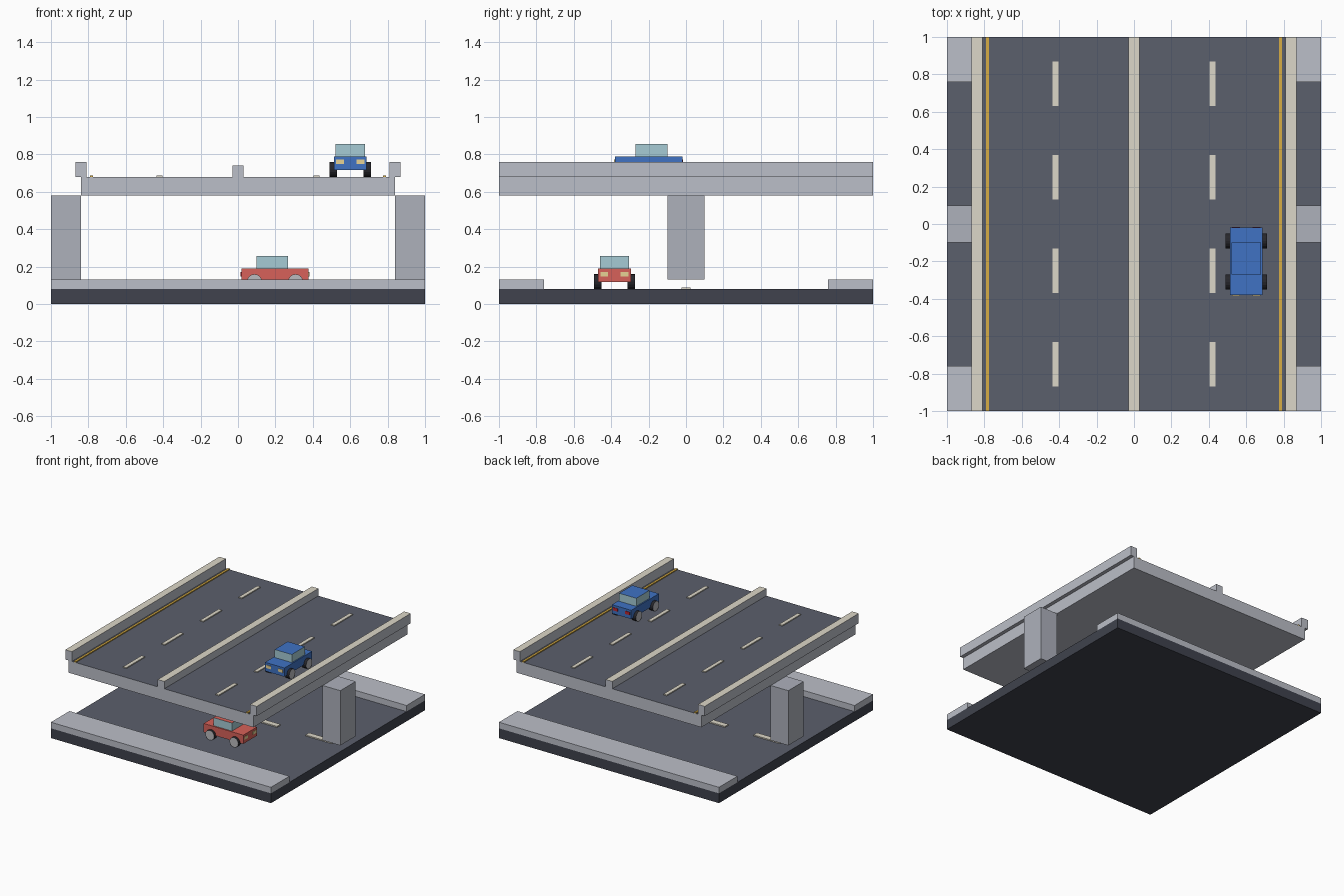
import bpy, bmesh, math
from mathutils import Matrix, Vector

if "Cube" in bpy.data.objects:
    bpy.data.objects.remove(bpy.data.objects["Cube"])


def material(name, r, g, b):
    m = bpy.data.materials.new(name)
    m.diffuse_color = (r, g, b, 1)
    m.use_nodes = True
    m.node_tree.nodes["Principled BSDF"].inputs["Base Color"].default_value = m.diffuse_color
    return m


ASPHALT = material("asphalt", 0.105, 0.115, 0.15)
BASE = material("dark_base", 0.05, 0.055, 0.075)
CONCRETE = material("concrete", 0.50, 0.52, 0.58)
PILLAR = material("pillar_grey", 0.42, 0.44, 0.50)
CREAM = material("cream", 0.72, 0.68, 0.58)
YELLOW = material("yellow", 0.68, 0.42, 0.06)
RED = material("red_paint", 0.68, 0.12, 0.10)
BLUE = material("blue_paint", 0.05, 0.17, 0.55)
GLASS = material("glass", 0.38, 0.60, 0.66)
TYRE = material("tyre", 0.02, 0.02, 0.025)
HUB = material("hub", 0.5, 0.5, 0.52)
LAMP = material("headlight", 0.80, 0.65, 0.30)
TAIL = material("taillight", 0.5, 0.02, 0.03)


def finish(name, bm, mats, matrix=Matrix()):
    bm.transform(matrix)
    bmesh.ops.recalc_face_normals(bm, faces=bm.faces)
    me = bpy.data.meshes.new(name)
    bm.to_mesh(me)
    bm.free()
    for m in mats:
        me.materials.append(m)
    ob = bpy.data.objects.new(name, me)
    bpy.context.collection.objects.link(ob)
    return ob


def box(name, x, y, z, mat, top=None, matrix=Matrix()):
    """Box from (min, max) ranges, with an optional other material on top."""
    bm = bmesh.new()
    bmesh.ops.create_cube(bm, size=1)
    for v in bm.verts:
        v.co = Vector([(r[0] + r[1]) / 2 + c * (r[1] - r[0]) for r, c in zip((x, y, z), v.co)])
    bm.normal_update()
    if top:
        for f in bm.faces:
            f.material_index = int(f.normal.z > 0.5)
    return finish(name, bm, [mat, top] if top else [mat], matrix)


# Lower road with a pavement along each side
box("ground_road", (-1, 1), (-1, 1), (0, 0.08), BASE, ASPHALT)
box("front_pavement", (-1, 1), (-1, -0.76), (0.08, 0.13), CONCRETE)
box("back_pavement", (-1, 1), (0.76, 1), (0.08, 0.13), CONCRETE)

# Bridge pillars
box("left_pillar", (-1, -0.84), (-0.1, 0.1), (0.13, 0.58), PILLAR)
box("right_pillar", (0.84, 1), (-0.1, 0.1), (0.13, 0.58), PILLAR)

# Bridge deck: one profile with parapets and central barrier
half = [(0.84, 0.58), (0.84, 0.68), (0.87, 0.68), (0.87, 0.76),
        (0.81, 0.76), (0.81, 0.68), (0.03, 0.68), (0.03, 0.74)]
profile = half + [(-x, z) for x, z in reversed(half)]
bm = bmesh.new()
face = bm.faces.new([bm.verts.new((x, -1, z)) for x, z in profile])
ext = bmesh.ops.extrude_face_region(bm, geom=[face], use_keep_orig=True)
bmesh.ops.translate(bm, vec=(0, 2, 0), verts=[g for g in ext["geom"] if isinstance(g, bmesh.types.BMVert)])
bmesh.ops.recalc_face_normals(bm, faces=bm.faces)
bm.normal_update()
for f in bm.faces:
    if f.normal.z > 0.5:
        f.material_index = 2 if f.calc_center_median().z > 0.7 else 1
finish("bridge_deck", bm, [CONCRETE, ASPHALT, CREAM])

# Lane markings
for s, side in ((-1, "left"), (1, "right")):
    cx = 0.783 * s
    box(side + "_edge_line", (cx - 0.009, cx + 0.009), (-1, 1), (0.68, 0.688), YELLOW)
    for i in range(4):
        c = -0.75 + 0.5 * i
        cx = 0.42 * s
        box(side + "_lane_dash", (cx - 0.015, cx + 0.015), (c - 0.12, c + 0.12), (0.68, 0.688), CREAM)
for i in range(4):
    c = -0.75 + 0.5 * i
    box("lower_lane_dash", (c - 0.12, c + 0.12), (-0.023, 0.023), (0.08, 0.089), CREAM)


def wheel(name, x, y, matrix):
    bm = bmesh.new()
    bmesh.ops.create_cone(bm, cap_ends=True, segments=16, radius1=0.04, radius2=0.04, depth=0.04)
    for f in bm.faces:
        f.material_index = int(len(f.verts) > 4)
    place = Matrix.Translation((x, y, 0.04)) @ Matrix.Rotation(math.pi / 2, 4, 'Y')
    finish(name, bm, [TYRE, HUB], matrix @ place)


def car(name, paint, location, angle):
    """Car built facing -y, then turned and placed on its road."""
    m = Matrix.Translation(location) @ Matrix.Rotation(angle, 4, 'Z')
    box(name + "_body", (-0.088, 0.088), (-0.18, 0.18), (0.038, 0.11), paint, matrix=m)
    box(name + "_cabin", (-0.078, 0.078), (-0.07, 0.10), (0.11, 0.176), GLASS, paint, m)
    for s in (-1, 1):
        lx = (0.054 * s - 0.021, 0.054 * s + 0.021)
        box(name + "_headlight", lx, (-0.184, -0.178), (0.068, 0.092), LAMP, matrix=m)
        box(name + "_taillight", lx, (0.178, 0.184), (0.068, 0.092), TAIL, matrix=m)
        for y in (-0.11, 0.11):
            wheel(name + "_wheel", 0.09 * s, y, m)


# Cars: one on the bridge, one on the road below
car("blue_car", BLUE, (0.6, -0.2, 0.68), 0)
car("red_car", RED, (0.198, -0.383, 0.08), math.pi / 2)
